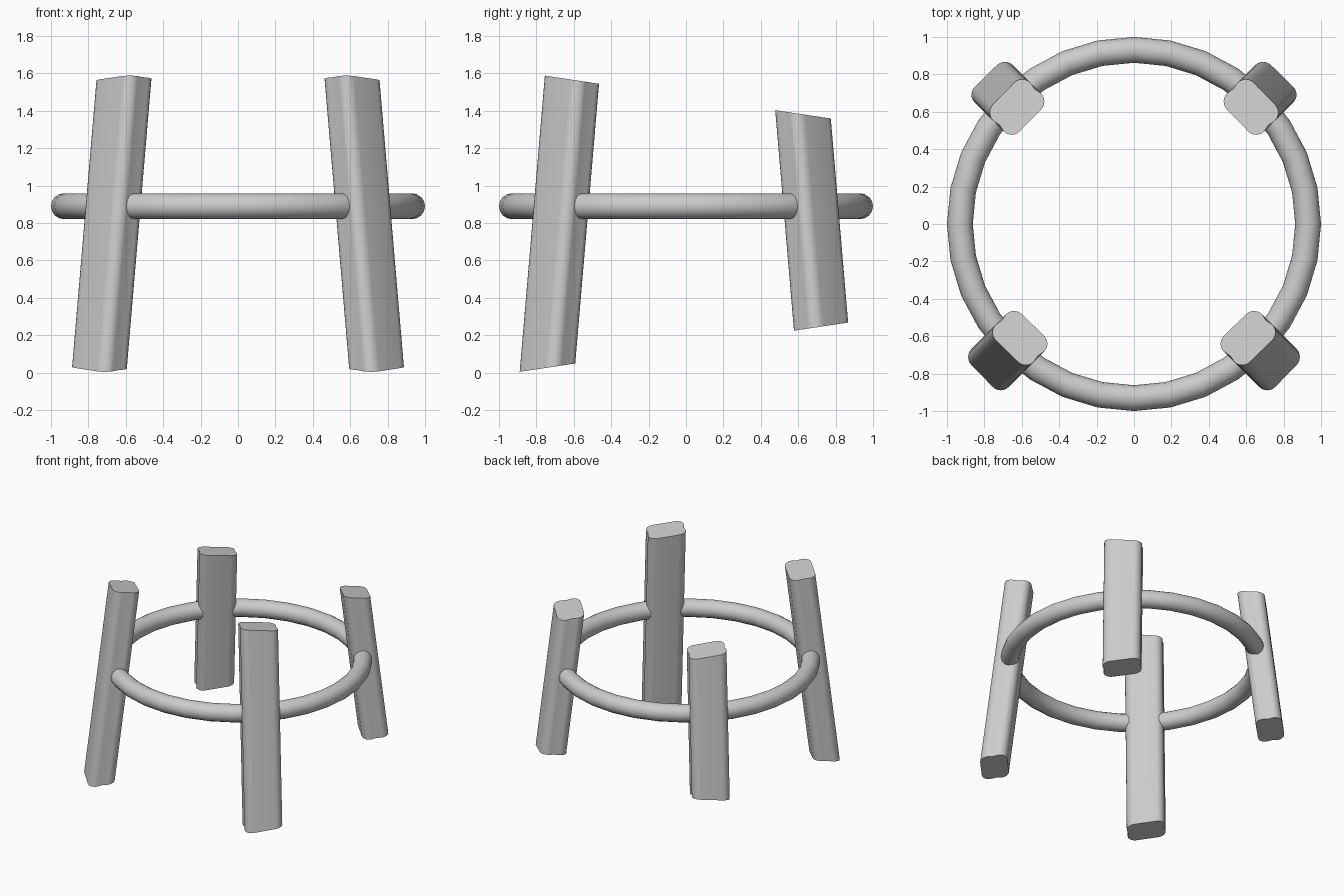
import bpy
import bmesh
import math

if "Cube" in bpy.data.objects:
    bpy.data.objects.remove(bpy.data.objects["Cube"])

LEAN = 0.085          # inward drift of a leg per unit of height
FOOT = 0.743          # leg axis distance in x and y at z = 0


def leg_section(length=0.285, depth=0.2, r=0.06, dip=0.008, steps=6):
    """Rounded rectangle (tangent, radial) with slightly hollow ends."""
    pts = []
    corners = [(1, 1, 0), (-1, 1, 90), (-1, -1, 180), (1, -1, 270)]
    for su, sr, start in corners:
        cu, cr = su * (length / 2 - r), sr * (depth / 2 - r)
        if (su, sr) == (-1, -1):
            pts.append((-length / 2 + dip, 0.0))
        for i in range(steps + 1):
            a = math.radians(start + 90 * i / steps)
            pts.append((cu + r * math.cos(a), cr + r * math.sin(a)))
    pts.append((length / 2 - dip, 0.0))
    return pts


def make_leg(name, sx, sy):
    bm = bmesh.new()
    q = math.sqrt(0.5)

    def ring(base, slope):
        # slide each section point along the lean until it meets z = base + slope * y
        verts = []
        for u, r in leg_section():
            x0 = sx * FOOT + q * (sx * r - sy * u)
            y0 = sy * FOOT + q * (sy * r + sx * u)
            z = (base + slope * y0) / (1 + slope * sy * LEAN)
            verts.append(bm.verts.new((x0 - sx * LEAN * z, y0 - sy * LEAN * z, z)))
        return verts

    low, high = ring(0.138, 0.15), ring(1.475, -0.15)
    n = len(low)
    for i in range(n):
        j = (i + 1) % n
        bm.faces.new((low[i], low[j], high[j], high[i]))
    bm.faces.new(low[::-1])
    bm.faces.new(high)
    bmesh.ops.recalc_face_normals(bm, faces=bm.faces[:])
    mesh = bpy.data.meshes.new(name)
    bm.to_mesh(mesh)
    bm.free()
    obj = bpy.data.objects.new(name, mesh)
    bpy.context.collection.objects.link(obj)
    smooth(obj)


def smooth(obj):
    bpy.ops.object.select_all(action='DESELECT')
    obj.select_set(True)
    bpy.context.view_layer.objects.active = obj
    bpy.ops.object.shade_smooth_by_angle(angle=math.radians(40))


# Four leaning legs, long at the front and short at the back
for sx, side in ((-1, "left"), (1, "right")):
    for sy, end in ((-1, "front"), (1, "back")):
        make_leg(f"{end}_{side}_leg", sx, sy)

# Ring that ties the legs together
bpy.ops.mesh.primitive_torus_add(major_segments=32, minor_segments=16,
                                 major_radius=0.931, minor_radius=0.069,
                                 location=(0, 0, 0.89))
bpy.context.object.name = "support_ring"
smooth(bpy.context.object)
